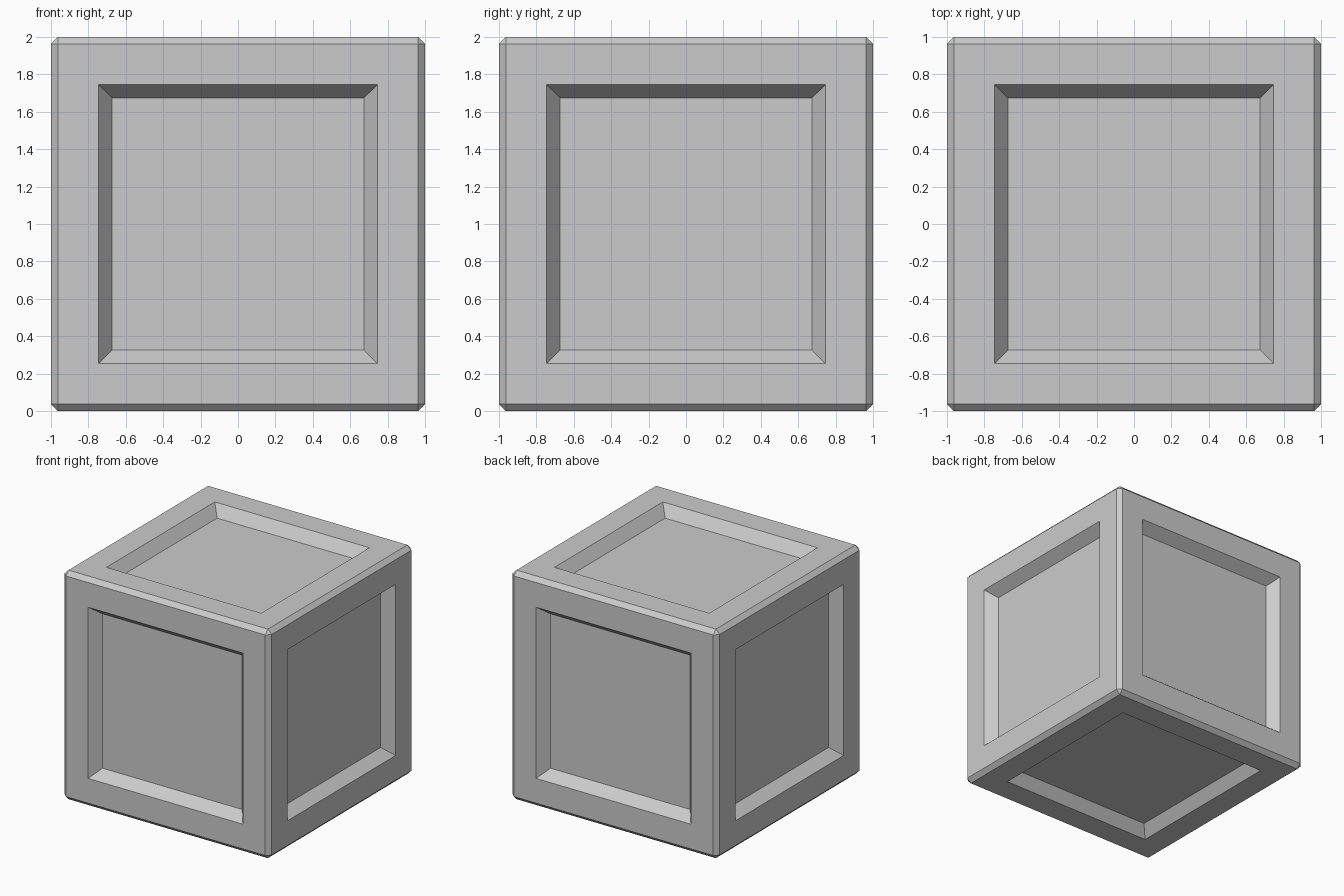
import bpy
import bmesh

HALF = 1.0        # half the crate's width
CHAMFER = 0.037   # edge chamfer
OPENING = 0.747   # half width of each recess at the rim
FLOOR = 0.674     # half width of each recess floor
DEPTH = 0.094     # recess depth

default = bpy.data.objects.get("Cube")
if default:
    bpy.data.objects.remove(default, do_unlink=True)

# Plain grey material
grey = bpy.data.materials.new("light_grey")
grey.use_nodes = True
colour = (0.6, 0.6, 0.6, 1)
grey.diffuse_color = colour
grey.node_tree.nodes["Principled BSDF"].inputs["Base Color"].default_value = colour

# Crate body with chamfered edges
bm = bmesh.new()
bmesh.ops.create_cube(bm, size=2 * HALF)
bmesh.ops.bevel(bm, geom=bm.edges[:], offset=CHAMFER, offset_type='OFFSET',
                segments=1, affect='EDGES', profile=0.5)

# Frame and sloped recess on all six sides
sides = [f for f in bm.faces if f.calc_area() > 1]
for width in (HALF - CHAMFER - OPENING, OPENING - FLOOR):
    bmesh.ops.inset_individual(bm, faces=sides, thickness=width, use_even_offset=True)
for side in sides:
    bmesh.ops.translate(bm, verts=side.verts[:], vec=side.normal * -DEPTH)

# Stand the crate on the ground
bmesh.ops.translate(bm, verts=bm.verts[:], vec=(0, 0, HALF))
bmesh.ops.recalc_face_normals(bm, faces=bm.faces[:])

mesh = bpy.data.meshes.new("crate")
bm.to_mesh(mesh)
bm.free()
mesh.materials.append(grey)
crate = bpy.data.objects.new("crate", mesh)
bpy.context.collection.objects.link(crate)
